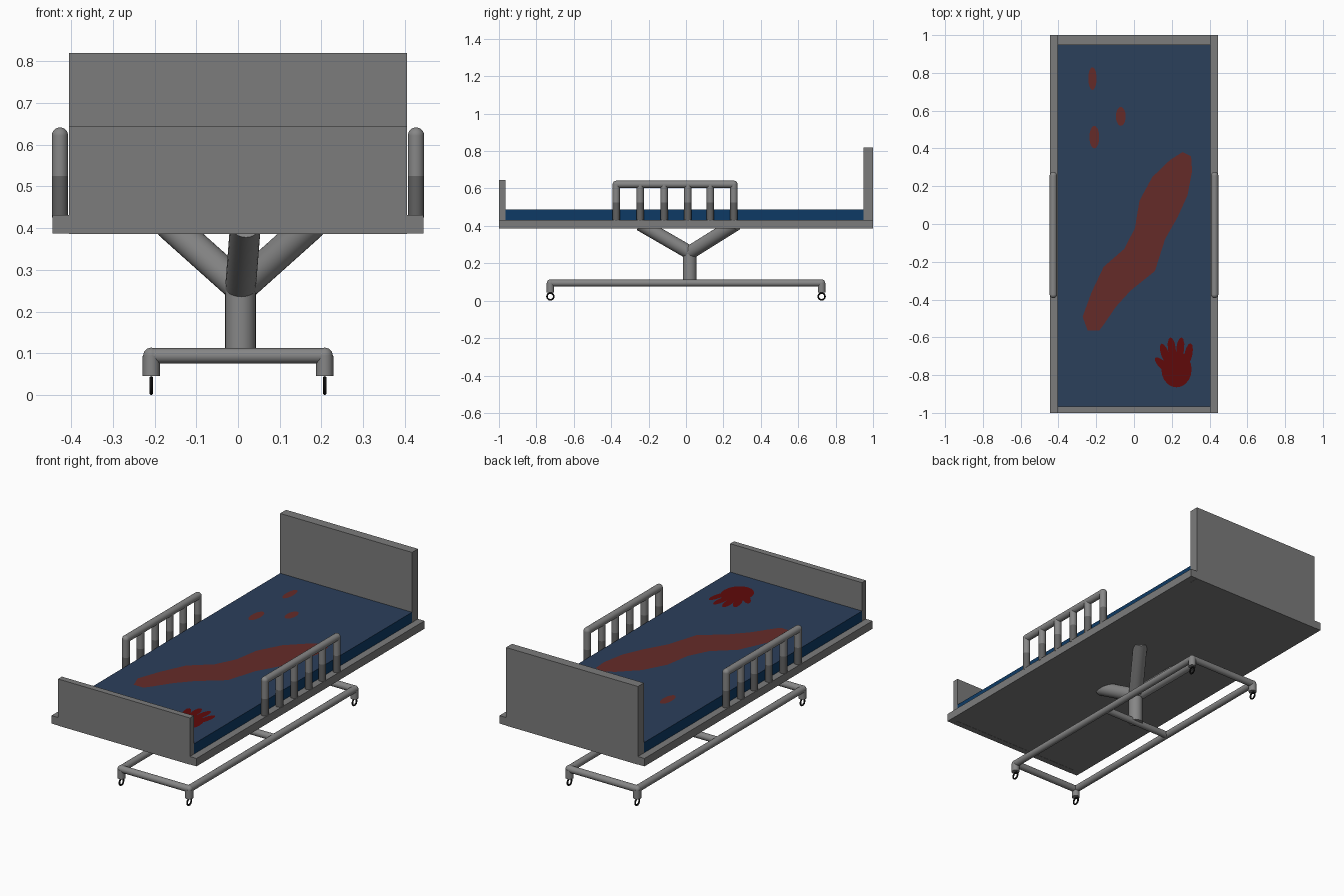
import bpy, bmesh
from math import cos, sin, pi, radians
from mathutils import Vector

if "Cube" in bpy.data.objects:
    bpy.data.objects.remove(bpy.data.objects["Cube"])


def material(name, rgb):
    m = bpy.data.materials.new(name)
    m.diffuse_color = (*rgb, 1)
    m.use_nodes = True
    m.node_tree.nodes["Principled BSDF"].inputs["Base Color"].default_value = m.diffuse_color
    return m


board = material("board_grey", (0.2, 0.2, 0.2))
metal = material("metal_grey", (0.24, 0.24, 0.24))
dark_metal = material("sleeve_grey", (0.12, 0.12, 0.12))
blue = material("mattress_blue", (0.024, 0.05, 0.105))
side_blue = material("mattress_side_blue", (0.004, 0.042, 0.13))
red = material("stain_red", (0.13, 0.024, 0.022))
dark_red = material("print_red", (0.115, 0.003, 0.003))
black = material("wheel_black", (0.01, 0.01, 0.01))


def finish(name, mat, smooth=True):
    ob = bpy.context.object
    ob.name = name
    ob.data.materials.append(mat)
    if smooth:
        bpy.ops.object.shade_smooth_by_angle(angle=radians(40))
    return ob


def box(name, x, y, z, mat=board):
    c = [(a + b) / 2 for a, b in (x, y, z)]
    bpy.ops.mesh.primitive_cube_add(size=1, location=c)
    bpy.context.object.scale = [b - a for a, b in (x, y, z)]
    bpy.ops.object.transform_apply(location=False, rotation=False, scale=True)
    return finish(name, mat, False)


def rod(name, a, b, r, mat=metal):
    a, b = Vector(a), Vector(b)
    d = b - a
    bpy.ops.mesh.primitive_cylinder_add(vertices=24, radius=r, depth=d.length, location=(a + b) / 2,
                                        rotation=d.to_track_quat('Z', 'Y').to_euler())
    return finish(name, mat)


def joint(name, p, r):
    bpy.ops.mesh.primitive_uv_sphere_add(segments=24, ring_count=12, radius=r, location=p)
    return finish(name, metal)


# Bed platform, end boards and mattress (top face duller than the sides)
box("platform", (-.445, .445), (-1, 1), (.387, .431))
box("headboard", (-.405, .405), (.948, 1.0), (.386, .82))
box("footboard", (-.405, .405), (-1.0, -.966), (.386, .645))
mattress = box("mattress", (-.405, .405), (-.966, .948), (.43, .488), side_blue)
mattress.data.materials.append(blue)
for f in mattress.data.polygons:
    f.material_index = int(f.normal.z > .5)

# Side rails: posts with darker lower sleeves
R = .0195
for s, side in ((-1, "left"), (1, "right")):
    x = s * .427
    posts = (-.373, -.245, -.117, .01, .13, .256)
    for y in posts:
        rod(side + "_rail_sleeve", (x, y, .425), (x, y, .525), R, dark_metal)
        rod(side + "_rail_post", (x, y, .525), (x, y, .622), R)
    rod(side + "_rail_top", (x, posts[0], .622), (x, posts[-1], .622), R)
    for y in (posts[0], posts[-1]):
        joint(side + "_rail_corner", (x, y, .622), R)

# Pedestal column with three arms carrying the platform
hub = (.006, .02, .257)
rod("pedestal_column", (.006, .02, .09), hub, .037)
joint("pedestal_hub", hub, .037)
for p in ((-.165, .265, .41), (.177, .265, .41), (.018, -.245, .41)):
    rod("pedestal_arm", hub, p, .037)

# Rolling base frame
X, Y, Z, r = .208, .725, .094, .0185
for s in (-1, 1):
    rod("base_side_bar", (s * X, -Y, Z), (s * X, Y, Z), r)
    rod("base_end_bar", (-X, s * Y, Z), (X, s * Y, Z), r)
rod("base_cross_bar", (-X, .02, Z), (X, .02, Z), r)

# Casters with ring wheels
for sx in (-1, 1):
    for sy in (-1, 1):
        p = (sx * X, sy * Y)
        joint("base_corner", (*p, Z), .0195)
        rod("caster_stem", (*p, .045), (*p, Z), .0205)
        bpy.ops.mesh.primitive_torus_add(major_segments=24, minor_segments=8, major_radius=.018,
                                         minor_radius=.0045, location=(*p, .0225), rotation=(0, pi / 2, 0))
        finish("caster_wheel", black)


def flat_mesh(name, outlines, mat, z):
    bm = bmesh.new()
    for o in outlines:
        f = bm.faces.new([bm.verts.new((px, py, z)) for px, py in o])
        f.normal_update()
        if f.normal.z < 0:
            f.normal_flip()
    me = bpy.data.meshes.new(name)
    bm.to_mesh(me)
    bm.free()
    me.materials.append(mat)
    bpy.context.collection.objects.link(bpy.data.objects.new(name, me))


def oval(cx, cy, rx, ry, turn=0, n=20):
    c, s = cos(turn), sin(turn)
    pts = [(rx * cos(2 * pi * i / n), ry * sin(2 * pi * i / n)) for i in range(n)]
    return [(cx + c * u - s * v, cy + s * u + c * v) for u, v in pts]


# Long smear: centre line with half widths
path = [(-.215, -.565, .03), (-.215, -.51, .06), (-.16, -.40, .075), (-.09, -.29, .095), (.03, -.19, .10),
        (.085, -.05, .085), (.13, .08, .11), (.19, .20, .105), (.25, .31, .065), (.28, .37, .025)]
left, right = [], []
for i, (px, py, w) in enumerate(path):
    a, b = path[max(i - 1, 0)], path[min(i + 1, len(path) - 1)]
    d = Vector((b[0] - a[0], b[1] - a[1])).normalized()
    left.append((px - d.y * w, py + d.x * w))
    right.append((px + d.y * w, py - d.x * w))
flat_mesh("long_stain", [left + right[::-1]], red, .4895)

# Small spots near the head
flat_mesh("spot_stains", [oval(-.22, .77, .022, .06), oval(-.07, .57, .026, .05),
                          oval(-.21, .46, .026, .06)], red, .4895)

# Hand-shaped stain: palm, four fingers and thumb
hand = [oval(.225, -.77, .08, .095)]
for fx, fy, t in ((.165, -.69, .35), (.20, -.66, .12), (.245, -.66, -.1), (.288, -.69, -.2), (.155, -.75, .8)):
    hand.append(oval(fx, fy, .021, .06, t, 12))
flat_mesh("hand_stain", hand, dark_red, .4895)
